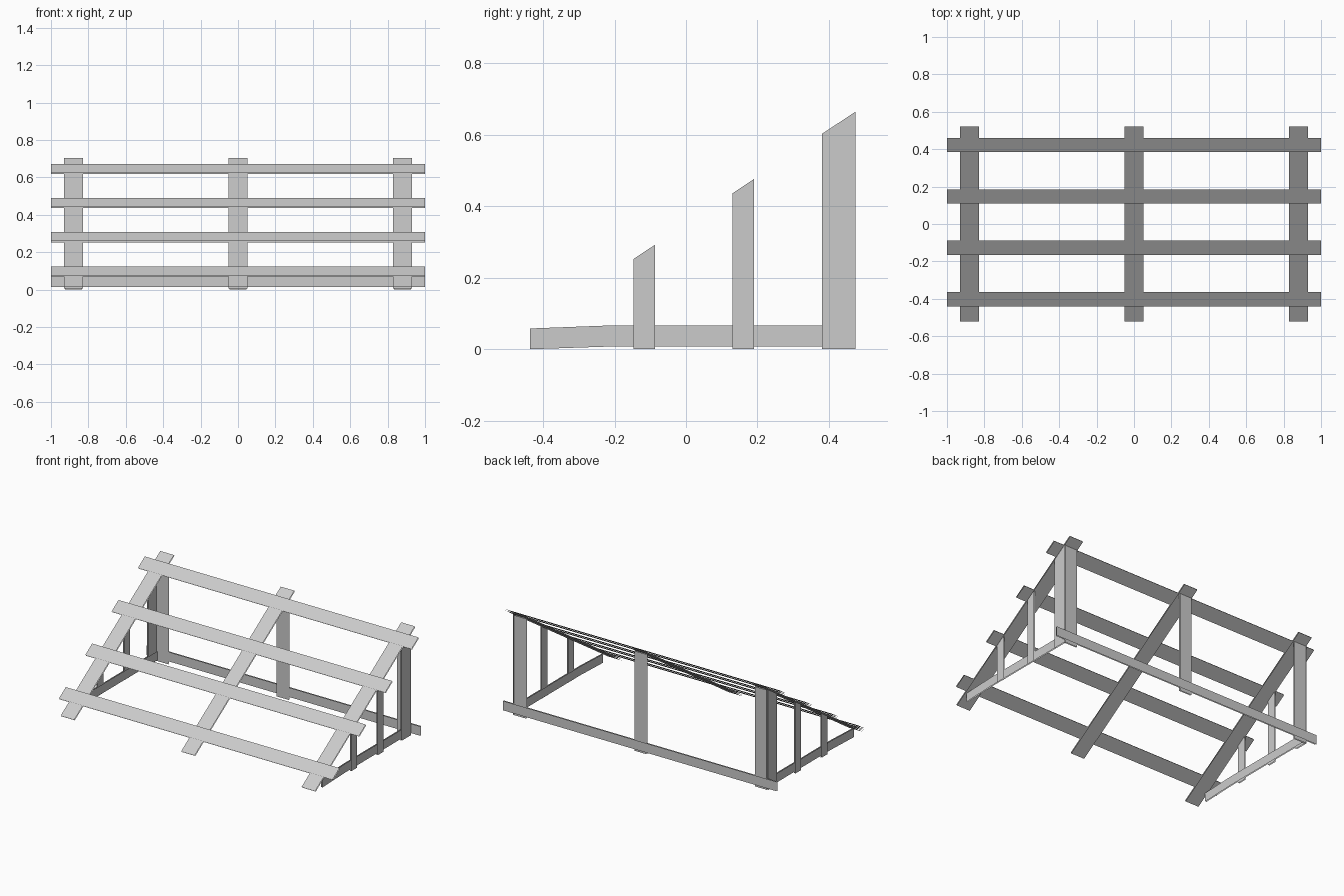
import bpy
import bmesh
from mathutils import Vector

cube = bpy.data.objects.get("Cube")
if cube:
    bpy.data.objects.remove(cube, do_unlink=True)

# One flat grey for all the boards
grey = bpy.data.materials.new("board_grey")
grey.use_nodes = True
COLOUR = (0.6, 0.6, 0.6, 1)
grey.diffuse_color = COLOUR
grey.node_tree.nodes["Principled BSDF"].inputs["Base Color"].default_value = COLOUR

THICK = 0.008
SLOPE = 0.664
UP = Vector((0, -SLOPE, 1)).normalized() * THICK


def roof(y):
    """Height of the underside of the rafters."""
    return 0.35 + SLOPE * y


def board(name, outline, offset):
    """Open-edged board: an outline and its copy, both facing outward."""
    offset = Vector(offset)
    near = [Vector(p) for p in outline]
    normal = (near[1] - near[0]).cross(near[2] - near[1])
    if normal.dot(offset) > 0:
        near.reverse()
    bm = bmesh.new()
    bm.faces.new([bm.verts.new(p) for p in near])
    bm.faces.new([bm.verts.new(p + offset) for p in reversed(near)])
    mesh = bpy.data.meshes.new(name)
    bm.to_mesh(mesh)
    bm.free()
    mesh.materials.append(grey)
    bpy.context.collection.objects.link(bpy.data.objects.new(name, mesh))


def sloped(name, x0, x1, y0, y1, layer):
    """Board lying on the roof slope, in the given layer."""
    corners = [(x0, y0), (x1, y0), (x1, y1), (x0, y1)]
    board(name, [Vector((x, y, roof(y))) + UP * layer for x, y in corners], UP)


def back_board(name, x0, x1, y, z0, z1):
    """Upright board facing the back."""
    board(name, [(x0, y, z0), (x1, y, z0), (x1, y, z1), (x0, y, z1)], (0, THICK, 0))


def side_board(name, side, x, profile):
    """Upright board facing the side, from a y-z profile."""
    board(name, [(side * x, y, z) for y, z in profile], (-side * THICK, 0, 0))


# Rafters and the back posts under them
for label, x in (("right", -0.88), ("middle", 0), ("left", 0.88)):
    sloped(label + "_rafter", x - 0.05, x + 0.05, -0.517, 0.522, 0)
    back_board(label + "_back_post", x - 0.045, x + 0.045, 0.466, 0, roof(0.466))

# Slats across the rafters
for i in range(4):
    y = -0.396 + 0.275 * i
    sloped(f"slat_{i + 1}", -1, 1, y - 0.036, y + 0.036, 1)

# Back rail
back_board("back_rail", -1, 1, 0.475, 0.015, 0.077)

# Side posts with sloped tops, and the side rails inside them
for label, side in (("right", -1), ("left", 1)):
    for i, (y0, y1) in enumerate(((-0.147, -0.087), (0.13, 0.19), (0.38, 0.475))):
        side_board(f"{label}_side_post_{i + 1}", side, 0.93,
                   [(y0, 0), (y1, 0), (y1, roof(y1)), (y0, roof(y0))])
    side_board(label + "_side_rail", side, 0.921,
               [(-0.437, 0), (-0.2, 0.008), (0.47, 0.008),
                (0.47, 0.067), (-0.2, 0.067), (-0.437, 0.058)])
